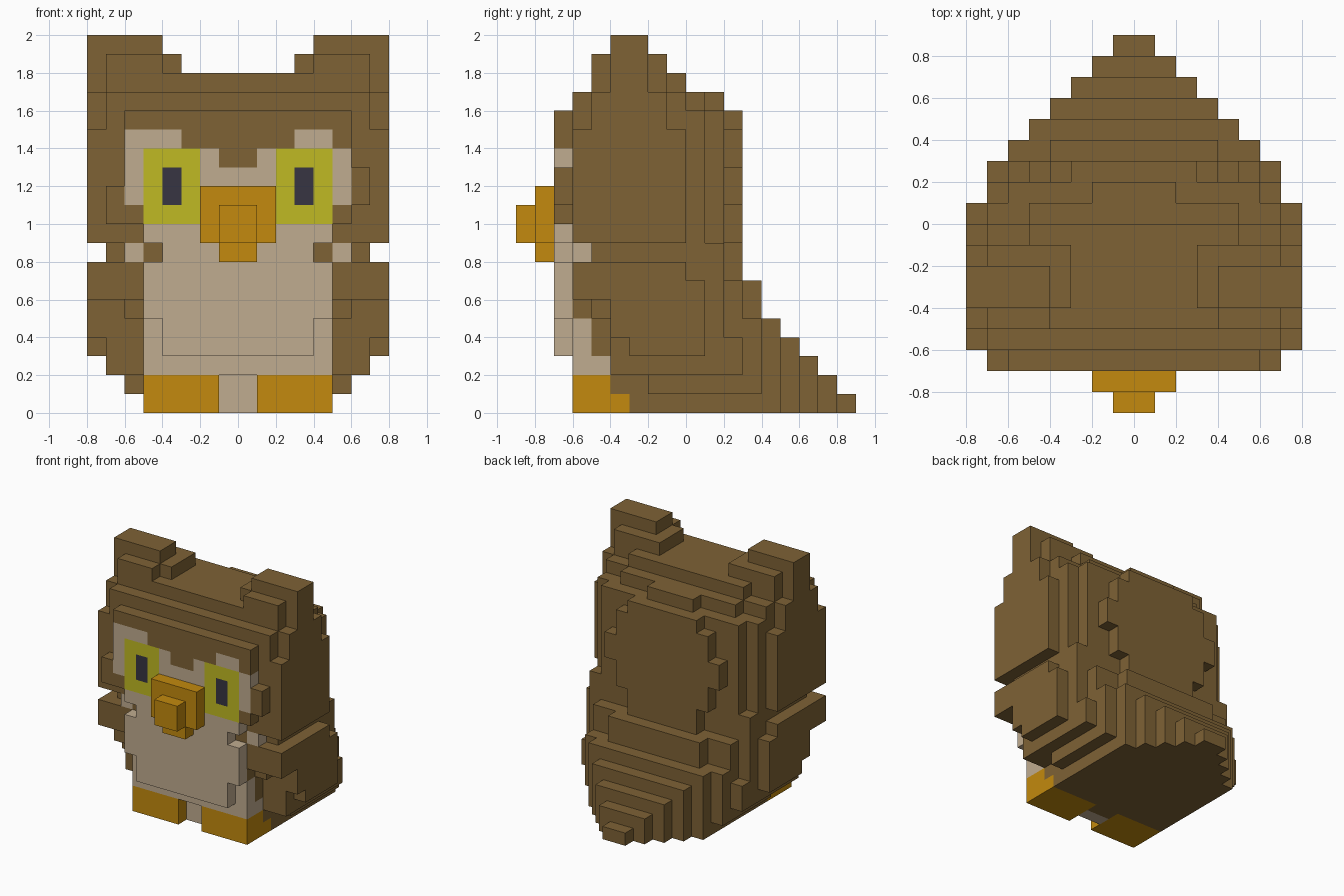
import bpy, bmesh

cube = bpy.data.objects.get("Cube")
if cube:
    bpy.data.objects.remove(cube, do_unlink=True)

U = 0.1  # block size


def linear(c):
    c /= 255
    return c / 12.92 if c <= 0.04045 else ((c + 0.055) / 1.055) ** 2.4


def material(name, rgb):
    m = bpy.data.materials.new(name)
    col = (*[linear(c) for c in rgb], 1)
    m.use_nodes = True
    m.diffuse_color = col
    bsdf = m.node_tree.nodes["Principled BSDF"]
    bsdf.inputs["Base Color"].default_value = col
    bsdf.inputs["Roughness"].default_value = 0.9
    return m


brown = material("feather brown", (126, 98, 53))
cream = material("cream", (192, 172, 144))
yellow = material("eye yellow", (192, 186, 35))
orange = material("beak orange", (195, 138, 14))
dark = material("pupil dark", (55, 53, 66))

cells = {}  # block position -> part name


def box(part, x0, x1, y0, y1, z0, z1):
    """Fill a range of blocks; part=None clears them."""
    for x in range(x0, x1):
        for y in range(y0, y1):
            for z in range(z0, z1):
                if part:
                    cells[x, y, z] = part
                else:
                    cells.pop((x, y, z), None)


def sym(part, x, *yz):
    """Box centred on x = 0."""
    box(part, -x, x, *yz)


def pair(part, x0, x1, *yz):
    """Box on both sides."""
    box(part, x0, x1, *yz)
    box(part, -x1, -x0, *yz)


# Tail: wedge in plan, with a stepped slope
for y, top in zip(range(3, 9), (5, 5, 4, 3, 2, 1)):
    for z in range(top):
        sym("tail", min(9 - y, 5 + z), y, y + 1, z, z + 1)
sym("tail", 4, 3, 4, 5, 7)

# Body: widening upward from the ground
sym("body", 5, -4, 3, 0, 2)
sym("body", 6, -2, 3, 1, 2)
sym("body", 5, -5, 3, 2, 5)
sym("body", 7, -4, 3, 2, 4)
sym("body", 7, -4, 2, 4, 6)
sym("body", 6, -4, 3, 4, 7)
sym("body", 6, -5, 2, 5, 6)
sym("body", 7, -6, 2, 6, 8)
sym("body", 7, -5, 2, 8, 9)
sym("body", 5, -6, 2, 5, 9)
sym("body", 3, 2, 3, 7, 9)

# Wings
pair("wings", 7, 8, -3, 1, 3, 4)
pair("wings", 7, 8, -4, 1, 4, 6)
pair("wings", 7, 8, -6, 1, 6, 7)
pair("wings", 7, 8, -6, 0, 7, 8)

# Head core, rounded at the back corners and top
sym("head", 8, -6, 0, 9, 15)
sym("head", 7, -6, 1, 9, 16)
sym("head", 6, -6, 2, 9, 16)
sym("head", 8, -5, -1, 15, 17)
sym("head", 7, -6, 0, 16, 17)
sym("head", 5, -6, 1, 16, 17)
sym("head", 2, -6, 2, 16, 17)
sym("head", 7, -5, -1, 17, 18)
sym("head", 5, -5, 0, 17, 18)

# Round pad on the back of the head
for half, z0, z1 in ((4, 9, 11), (5, 11, 13), (4, 13, 15), (3, 15, 16)):
    sym("head", half, 2, 3, z0, z1)

# Ears
pair("ears", 7, 8, -4, -2, 17, 20)
pair("ears", 3, 7, -4, -1, 18, 19)
pair("ears", 4, 7, -5, -1, 18, 19)
pair("ears", 4, 8, -4, -2, 19, 20)

# Brow and cheeks on the front of the head
sym("brow", 6, -7, -6, 10, 16)
box("brow", 6, 7, -7, -6, 11, 13)
box("brow", -7, -6, -7, -6, 10, 12)

# Face mask
sym("face_mask", 5, -7, -6, 10, 14)
pair("face_mask", 5, 6, -7, -6, 11, 14)
box("face_mask", -6, -3, -7, -6, 14, 15)
box("face_mask", 3, 5, -7, -6, 14, 15)
sym("brow", 1, -7, -6, 13, 14)

# Belly
sym("belly", 5, -7, -6, 5, 10)
sym("belly", 4, -7, -6, 3, 5)
sym("belly", 5, -6, -5, 3, 5)
sym("belly", 5, -6, -4, 2, 3)
sym("belly", 1, -5, -4, 0, 2)
pair(None, 4, 5, -7, -6, 8, 9)
pair("belly", 5, 6, -6, -5, 8, 9)

# Eyes
pair("eyes", 2, 5, -7, -6, 10, 14)
pair("pupils", 3, 4, -7, -6, 11, 13)

# Beak
sym("beak", 2, -8, -7, 9, 12)
sym("beak", 1, -8, -7, 8, 9)
sym("beak", 1, -9, -8, 9, 11)

# Feet
pair("feet", 1, 5, -6, -4, 0, 2)
pair("feet", 1, 5, -4, -3, 0, 1)

COLOURS = {"tail": brown, "body": brown, "wings": brown, "head": brown,
           "ears": brown, "brow": brown, "face_mask": cream, "belly": cream,
           "eyes": yellow, "pupils": dark, "beak": orange, "feet": orange}


def build(part, mat):
    """Skin the exposed block sides of one part and merge flat areas."""
    bm = bmesh.new()
    for cell in [c for c, p in cells.items() if p == part]:
        for axis in range(3):
            for side in (0, 1):
                near = list(cell)
                near[axis] += 2 * side - 1
                if tuple(near) in cells:
                    continue
                quad = []
                for a, b in ((0, 0), (1, 0), (1, 1), (0, 1)):
                    p = list(cell)
                    p[axis] += side
                    p[(axis + 1) % 3] += a
                    p[(axis + 2) % 3] += b
                    quad.append(bm.verts.new([v * U for v in p]))
                bm.faces.new(quad if side else quad[::-1])
    bmesh.ops.remove_doubles(bm, verts=bm.verts, dist=0.001)
    bmesh.ops.dissolve_limit(bm, angle_limit=0.01, verts=bm.verts, edges=bm.edges)
    mesh = bpy.data.meshes.new(part)
    bm.to_mesh(mesh)
    bm.free()
    mesh.materials.append(mat)
    bpy.context.collection.objects.link(bpy.data.objects.new(part, mesh))


for part, mat in COLOURS.items():
    build(part, mat)
